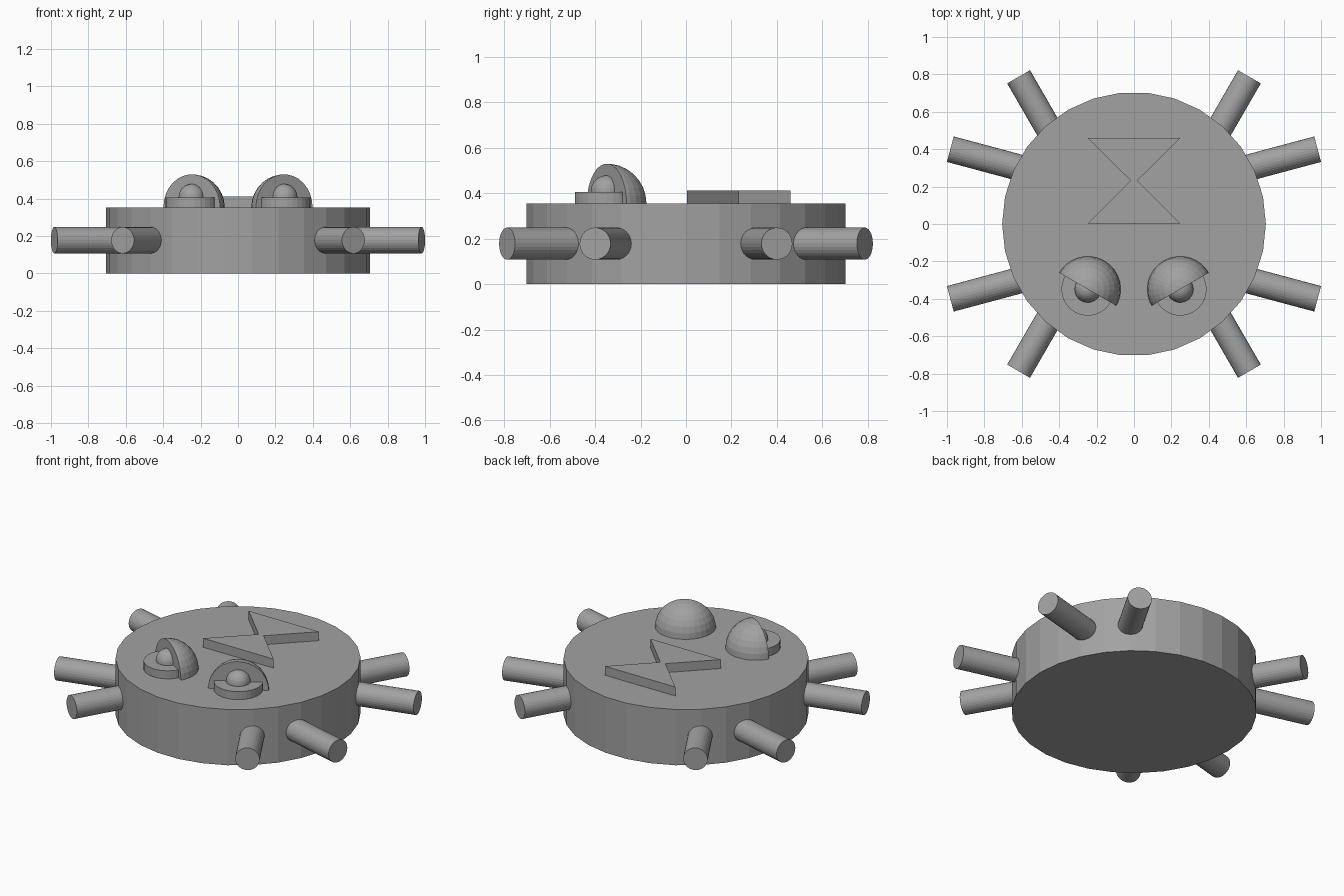
import bpy, bmesh, math
from mathutils import Matrix, Vector

if "Cube" in bpy.data.objects:
    bpy.data.objects.remove(bpy.data.objects["Cube"])

SIDES = 30
BODY_TOP = 0.354

grey = bpy.data.materials.new("plain grey")
grey.diffuse_color = (0.36, 0.36, 0.36, 1)
grey.use_nodes = True
grey.node_tree.nodes["Principled BSDF"].inputs["Base Color"].default_value = grey.diffuse_color


def finish(name, bm):
    bmesh.ops.recalc_face_normals(bm, faces=bm.faces)
    mesh = bpy.data.meshes.new(name)
    bm.to_mesh(mesh)
    bm.free()
    mesh.materials.append(grey)
    obj = bpy.data.objects.new(name, mesh)
    bpy.context.collection.objects.link(obj)
    return obj


def lathe(bm, rings):
    """Stack of (radius, z) rings with flat caps."""
    loops = []
    for r, z in rings:
        loops.append([bm.verts.new((r * math.cos(2 * math.pi * i / SIDES),
                                    r * math.sin(2 * math.pi * i / SIDES), z))
                      for i in range(SIDES)])
    for a, b in zip(loops, loops[1:]):
        for i in range(SIDES):
            j = (i + 1) % SIDES
            bm.faces.new((a[i], a[j], b[j], b[i]))
    bm.faces.new(loops[0][::-1])
    bm.faces.new(loops[-1])


def ball_rings(r):
    n = SIDES // 2
    angles = [math.pi * (i + 0.5) / n for i in range(n)]
    return [(r * math.sin(a), -r * math.cos(a)) for a in angles]


def cylinder(name, r, z0, z1, x=0, y=0):
    bm = bmesh.new()
    lathe(bm, [(r, z0), (r, z1)])
    bmesh.ops.translate(bm, verts=bm.verts, vec=(x, y, 0))
    return finish(name, bm)


def cut(bm, normal):
    """Keep the half on the normal's side and close the opening."""
    res = bmesh.ops.bisect_plane(bm, geom=bm.verts[:] + bm.edges[:] + bm.faces[:],
                                 plane_co=(0, 0, 0), plane_no=normal, clear_inner=True)
    edges = [e for e in res["geom_cut"] if isinstance(e, bmesh.types.BMEdge)]
    bmesh.ops.holes_fill(bm, edges=edges, sides=0)


# Round flat body
cylinder("body", 0.705, 0, BODY_TOP)

# Eight legs: tip position and outward angle, mirrored to all four corners
LEG_LENGTH = 0.46
for label, tip_x, tip_y, angle in (("side_leg", 0.982, 0.40, 15), ("end_leg", 0.617, 0.787, 60)):
    for sx in (1, -1):
        for sy in (1, -1):
            out = Vector((sx * math.cos(math.radians(angle)),
                          sy * math.sin(math.radians(angle)), 0))
            bm = bmesh.new()
            lathe(bm, [(0.0705, -LEG_LENGTH), (0.0705, 0)])
            turn = out.to_track_quat('Z', 'Y').to_matrix().to_4x4()
            bm.transform(Matrix.Translation((sx * tip_x, sy * tip_y, 0.178)) @ turn)
            finish(label, bm)

# Eyes: disc, pupil ball and slanted half-dome lid
for side in (-1, 1):
    x, y = side * 0.247, -0.349
    cylinder("eye_disc", 0.141, BODY_TOP - 0.01, 0.405, x, y)

    bm = bmesh.new()
    lathe(bm, ball_rings(0.0705))
    bmesh.ops.translate(bm, verts=bm.verts, vec=(x, y, 0.408))
    finish("pupil", bm)

    bm = bmesh.new()
    lathe(bm, ball_rings(0.176))
    cut(bm, Vector((0, 0, 1)))
    cut(bm, Vector((-side * 0.5, math.sqrt(0.75), 0)))
    bmesh.ops.translate(bm, verts=bm.verts, vec=(x, y, BODY_TOP))
    finish("eyelid", bm)

# Raised hourglass mark on the back
bm = bmesh.new()
outline = [(-0.247, 0.004), (0.247, 0.004), (0.018, 0.232),
           (0.247, 0.46), (-0.247, 0.46), (-0.018, 0.232)]
base = bm.faces.new([bm.verts.new((x, y, BODY_TOP - 0.01)) for x, y in outline])
top = bmesh.ops.extrude_face_region(bm, geom=[base])
bmesh.ops.translate(bm, verts=[v for v in top["geom"] if isinstance(v, bmesh.types.BMVert)],
                    vec=(0, 0, 0.411 - BODY_TOP + 0.01))
finish("hourglass_mark", bm)
